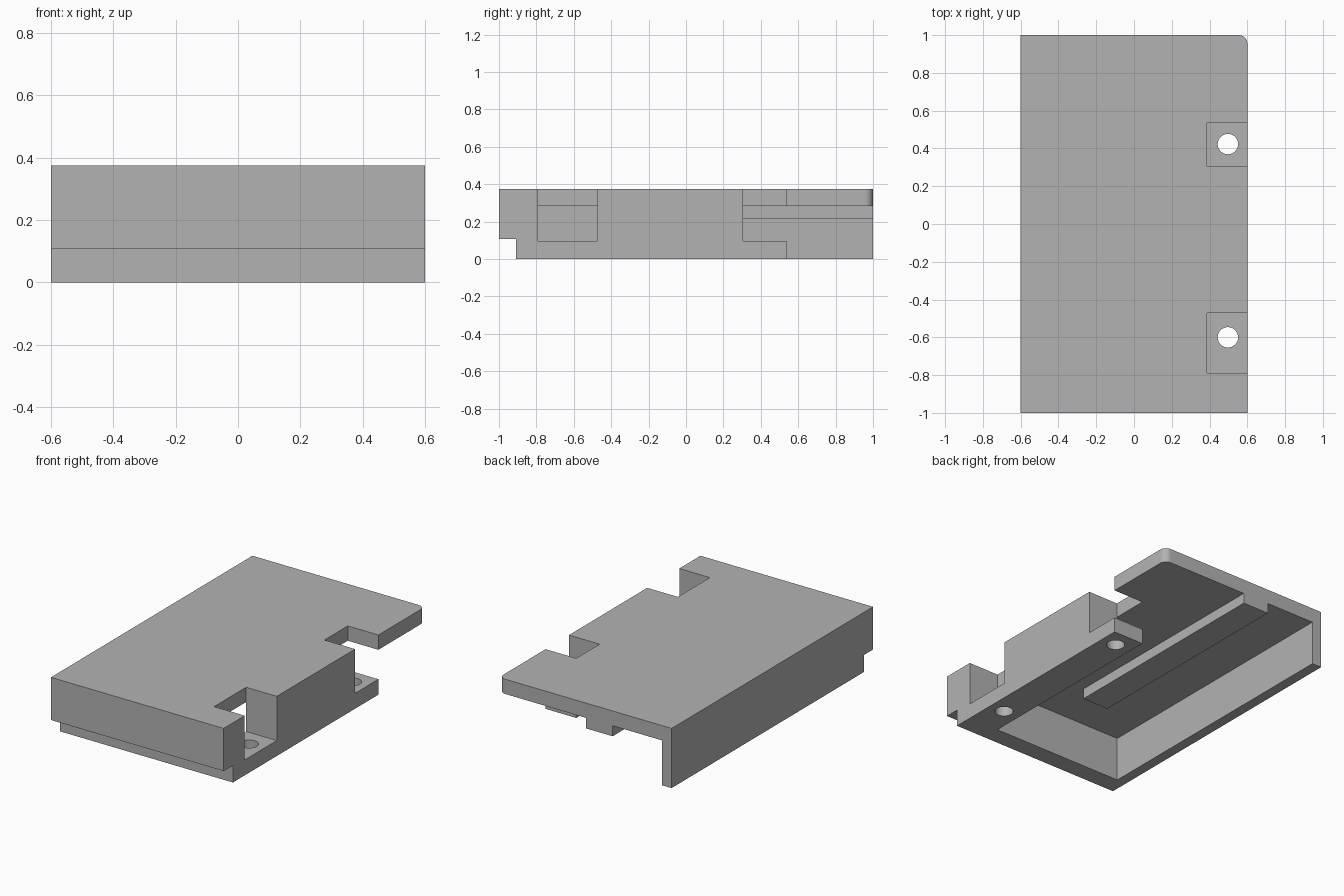
import bpy, bmesh, math

cube = bpy.data.objects.get("Cube")
if cube:
    bpy.data.objects.remove(cube, do_unlink=True)

grey = bpy.data.materials.new("plain grey")
grey.use_nodes = True
grey.diffuse_color = (0.45, 0.45, 0.45, 1)
grey.node_tree.nodes["Principled BSDF"].inputs["Base Color"].default_value = grey.diffuse_color


def prism(name, outline, z0, z1, round_at=None, radius=0.0):
    """Extrude an outline in x, y from z0 to z1, optionally rounding one upright edge."""
    bm = bmesh.new()
    base = bm.faces.new([bm.verts.new((x, y, z0)) for x, y in outline])
    up = bmesh.ops.extrude_face_region(bm, geom=[base])["geom"]
    bmesh.ops.translate(bm, vec=(0, 0, z1 - z0),
                        verts=[v for v in up if isinstance(v, bmesh.types.BMVert)])
    if round_at:
        edges = [e for e in bm.edges
                 if all((v.co.xy - base.verts[0].co.xy).length >= 0
                        and abs(v.co.x - round_at[0]) < 1e-4
                        and abs(v.co.y - round_at[1]) < 1e-4 for v in e.verts)]
        bmesh.ops.bevel(bm, geom=edges, offset=radius, segments=10,
                        profile=0.5, affect='EDGES')
    bmesh.ops.recalc_face_normals(bm, faces=bm.faces)
    mesh = bpy.data.meshes.new(name)
    bm.to_mesh(mesh)
    bm.free()
    mesh.materials.append(grey)
    obj = bpy.data.objects.new(name, mesh)
    bpy.context.collection.objects.link(obj)
    return obj


def box(name, x0, x1, y0, y1, z0, z1):
    return prism(name, [(x0, y0), (x1, y0), (x1, y1), (x0, y1)], z0, z1)


def combine(target, tool, operation):
    """Apply one boolean and remove its tool."""
    mod = target.modifiers.new("combine", 'BOOLEAN')
    mod.operation, mod.solver, mod.object = operation, 'EXACT', tool
    graph = bpy.context.evaluated_depsgraph_get()
    result = bpy.data.meshes.new_from_object(target.evaluated_get(graph))
    target.modifiers.clear()
    target.data = result
    bpy.data.objects.remove(tool, do_unlink=True)


TOP, ROOF, SHELF = 0.375, 0.282, 0.097
SIDE, FRONT, SHELF_END = 0.387, -0.79, 0.537

# Solid housing with one rounded back corner
housing = prism("housing", [(-0.6, -1), (0.6, -1), (0.6, 1), (-0.6, 1)], 0, TOP,
                round_at=(0.6, 1), radius=0.045)

# Step under the front, and the hollow open at the bottom and back
combine(housing, box("front_step", -0.8, 0.8, -1.2, -0.908, -0.2, 0.107), 'DIFFERENCE')
hollow = [(-0.534, FRONT), (SIDE, FRONT), (SIDE, SHELF_END), (0.8, SHELF_END),
          (0.8, 1.2), (-0.534, 1.2)]
combine(housing, prism("hollow", hollow, -0.2, ROOF), 'DIFFERENCE')

# Two screw pockets in the side, each with a hole through its shelf
for y0, y1, hole_y in ((FRONT, -0.472, -0.6), (0.305, SHELF_END, 0.423)):
    combine(housing, box("pocket", SIDE, 0.8, y0, y1, SHELF, 0.6), 'DIFFERENCE')
    ring = [(0.497 + 0.054 * math.cos(a), hole_y + 0.054 * math.sin(a))
            for a in (math.tau * i / 32 for i in range(32))]
    combine(housing, prism("screw_hole", ring, -0.2, 0.2), 'DIFFERENCE')

# Shallow rib under the roof
combine(housing, box("rib", -0.19, -0.006, -0.472, 1, 0.216, 0.32), 'UNION')

# Merge leftover coplanar faces
bm = bmesh.new()
bm.from_mesh(housing.data)
bmesh.ops.remove_doubles(bm, verts=bm.verts, dist=1e-5)
bmesh.ops.dissolve_limit(bm, angle_limit=math.radians(0.5), verts=bm.verts, edges=bm.edges)
bm.to_mesh(housing.data)
bm.free()

bpy.ops.object.select_all(action='DESELECT')
housing.select_set(True)
bpy.context.view_layer.objects.active = housing
bpy.ops.object.shade_smooth_by_angle(angle=math.radians(30))
